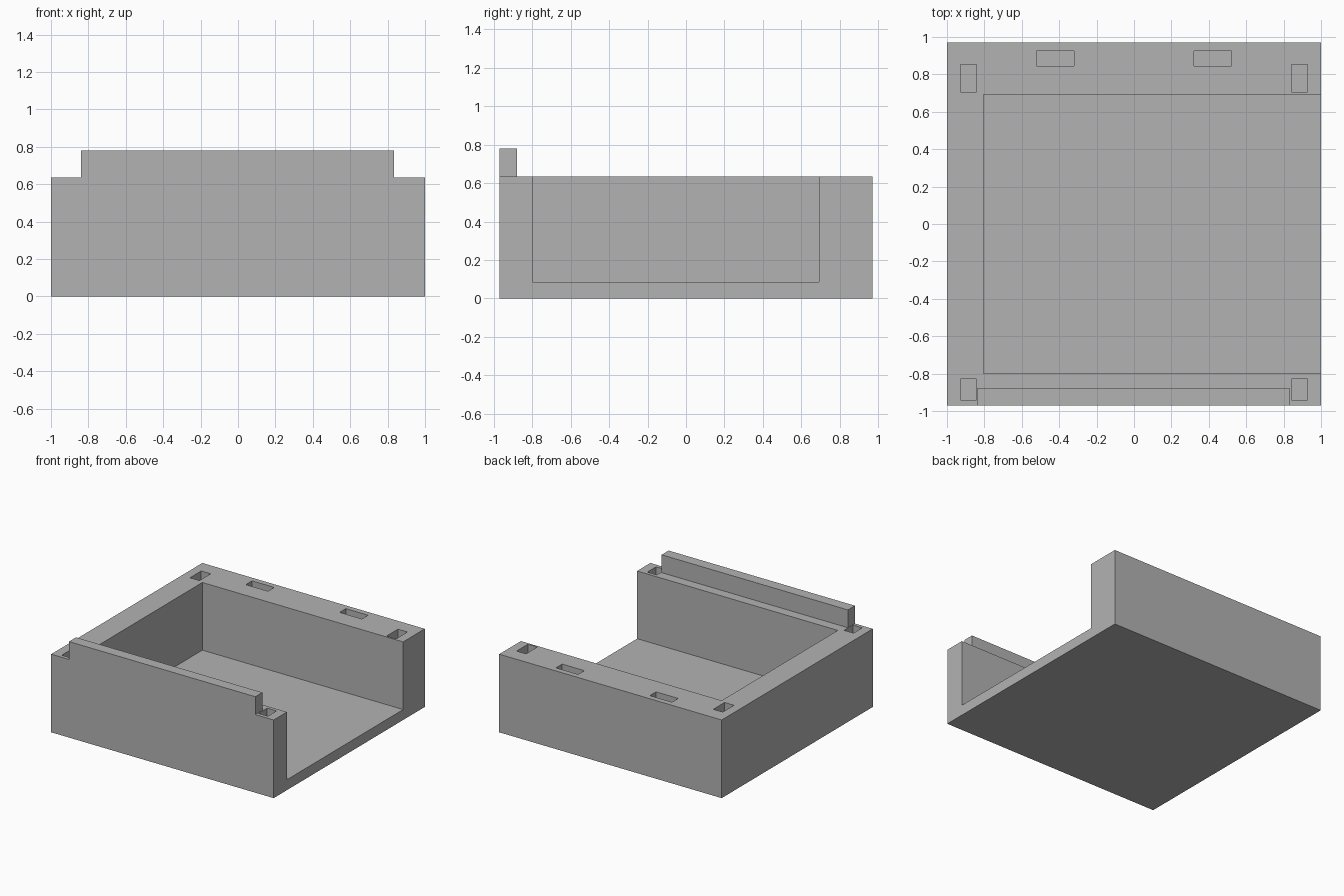
import bpy

default = bpy.data.objects.get("Cube")
if default:
    bpy.data.objects.remove(default, do_unlink=True)

grey = bpy.data.materials.new("plain grey")
grey.use_nodes = True
COLOUR = (0.45, 0.45, 0.45, 1)
grey.diffuse_color = COLOUR
grey.node_tree.nodes["Principled BSDF"].inputs["Base Color"].default_value = COLOUR

HALF_X, HALF_Y = 1.0, 0.97
RIM, LIP_TOP = 0.635, 0.78
FLOOR = 0.085
HOLE_DEPTH = 0.15
OVER = 0.2  # how far cutters reach past the outside


def box(name, x, y, z):
    """Box from (min, max) ranges on each axis."""
    centre = [(a + b) / 2 for a, b in (x, y, z)]
    bpy.ops.mesh.primitive_cube_add(size=1, location=centre)
    obj = bpy.context.object
    obj.name = name
    obj.scale = [b - a for a, b in (x, y, z)]
    bpy.ops.object.transform_apply(location=True, rotation=False, scale=True)
    obj.data.materials.append(grey)
    return obj


def cut(target, x, y, z):
    """Remove a box-shaped volume from the target."""
    cutter = box("cutter", x, y, z)
    cutter.hide_render = True
    mod = target.modifiers.new("cut", "BOOLEAN")
    mod.operation = "DIFFERENCE"
    mod.solver = "EXACT"
    mod.object = cutter
    bpy.context.view_layer.objects.active = target
    bpy.ops.object.modifier_apply(modifier=mod.name)
    bpy.data.objects.remove(cutter, do_unlink=True)


# Solid block, lip height included
tray = box("open_sided_tray", (-HALF_X, HALF_X), (-HALF_Y, HALF_Y), (0, LIP_TOP))

# Lower the rim everywhere behind the front lip, then notch the lip's ends
above_rim = (RIM, LIP_TOP + OVER)
cut(tray, (-HALF_X - OVER, HALF_X + OVER), (-0.88, HALF_Y + OVER), above_rim)
for x in ((-HALF_X - OVER, -0.84), (0.835, HALF_X + OVER)):
    cut(tray, x, (-HALF_Y - OVER, -0.8), above_rim)

# Main cavity, open on the left side
cut(tray, (-0.805, HALF_X + OVER), (-0.8, 0.692), (FLOOR, LIP_TOP + OVER))

# Corner sockets and rear slots in the rim, mirrored across x
pocket = (RIM - HOLE_DEPTH, RIM + OVER)
for side in (-1, 1):
    socket_x = sorted((side * 0.842, side * 0.927))
    slot_x = sorted((side * 0.322, side * 0.522))
    cut(tray, socket_x, (-0.94, -0.828), pocket)
    cut(tray, socket_x, (0.707, 0.852), pocket)
    cut(tray, slot_x, (0.845, 0.925), pocket)
